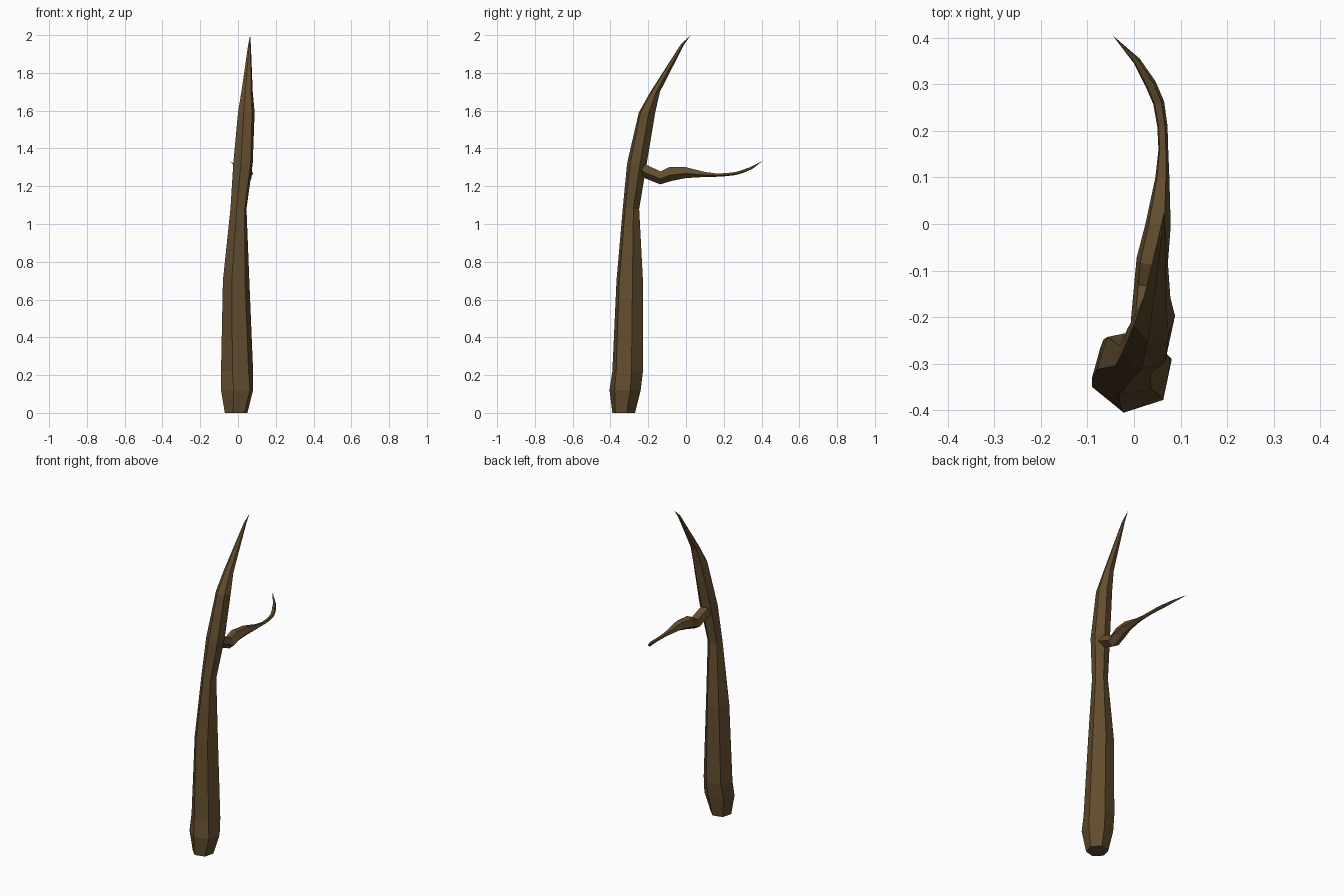
import bpy, bmesh, math
from mathutils import Vector

if "Cube" in bpy.data.objects:
    bpy.data.objects.remove(bpy.data.objects["Cube"])

bark = bpy.data.materials.new("bark")
bark.diffuse_color = (0.125, 0.075, 0.028, 1)
bark.use_nodes = True
bark.node_tree.nodes["Principled BSDF"].inputs["Base Color"].default_value = bark.diffuse_color


def loft(name, rings, tip):
    """Skin equal-sided rings of points and close them at a pointed tip."""
    bm = bmesh.new()
    loops = [[bm.verts.new(p) for p in ring] for ring in rings]
    n = len(loops[0])
    bm.faces.new(loops[0][::-1])
    for a, b in zip(loops, loops[1:]):
        for i in range(n):
            j = (i + 1) % n
            bm.faces.new((a[i], a[j], b[j], b[i]))
    end = bm.verts.new(tip)
    for i in range(n):
        bm.faces.new((loops[-1][i], loops[-1][(i + 1) % n], end))
    bmesh.ops.recalc_face_normals(bm, faces=bm.faces)
    mesh = bpy.data.meshes.new(name)
    bm.to_mesh(mesh)
    bm.free()
    mesh.materials.append(bark)
    obj = bpy.data.objects.new(name, mesh)
    bpy.context.collection.objects.link(obj)
    return obj


def polygon(sides, turn):
    """Polygon stretched to fill the -1..1 square."""
    pts = [(math.cos(turn + math.tau * i / sides), math.sin(turn + math.tau * i / sides))
           for i in range(sides)]
    spans = [(min(c), max(c)) for c in zip(*pts)]
    return [[2 * (v - lo) / (hi - lo) - 1 for v, (lo, hi) in zip(p, spans)] for p in pts]


# Trunk: z, x range, y range of each level, slightly twisted six-sided rings
trunk_levels = [
    (0.00, -0.07, 0.05, -0.39, -0.27),
    (0.12, -0.09, 0.08, -0.405, -0.24),
    (0.22, -0.09, 0.08, -0.39, -0.228),
    (0.70, -0.08, 0.06, -0.368, -0.228),
    (1.08, -0.04, 0.045, -0.335, -0.248),
    (1.32, -0.025, 0.078, -0.312, -0.208),
    (1.59, 0.00, 0.088, -0.25, -0.163),
    (1.70, 0.018, 0.078, -0.188, -0.138),
    (1.95, 0.054, 0.068, -0.028, -0.01),
]
rings = []
for k, (z, x0, x1, y0, y1) in enumerate(trunk_levels):
    shape = polygon(6, math.radians(15 + 4 * math.sin(k * 1.7)))
    rings.append([((x0 + x1) / 2 + u * (x1 - x0) / 2,
                   (y0 + y1) / 2 + v * (y1 - y0) / 2, z) for u, v in shape])
loft("trunk", rings, (0.064, 0.025, 2.0))

# Side branch: centre, half width and half height along its curved path
branch_path = [
    (0.025, -0.245, 1.295, 0.034, 0.034),
    (0.029, -0.20, 1.272, 0.035, 0.034),
    (0.035, -0.135, 1.244, 0.035, 0.034),
    (0.039, -0.08, 1.265, 0.034, 0.037),
    (0.052, 0.00, 1.272, 0.027, 0.029),
    (0.061, 0.10, 1.262, 0.015, 0.013),
    (0.063, 0.16, 1.259, 0.0105, 0.009),
    (0.061, 0.21, 1.261, 0.011, 0.008),
    (0.053, 0.26, 1.267, 0.012, 0.008),
    (0.036, 0.30, 1.278, 0.012, 0.008),
    (0.006, 0.35, 1.298, 0.008, 0.006),
]
tip = Vector((-0.046, 0.405, 1.333))
centres = [Vector(p[:3]) for p in branch_path] + [tip]
rings = []
for k, (_, _, _, w, h) in enumerate(branch_path):
    t = (centres[k + 1] - centres[max(k - 1, 0)]).normalized()
    side = t.cross(Vector((0, 0, 1))).normalized()
    up = side.cross(t)
    rings.append([centres[k] + side * u * w + up * v * h
                  for u, v in polygon(5, math.radians(60))])
loft("side_branch", rings, tip)
